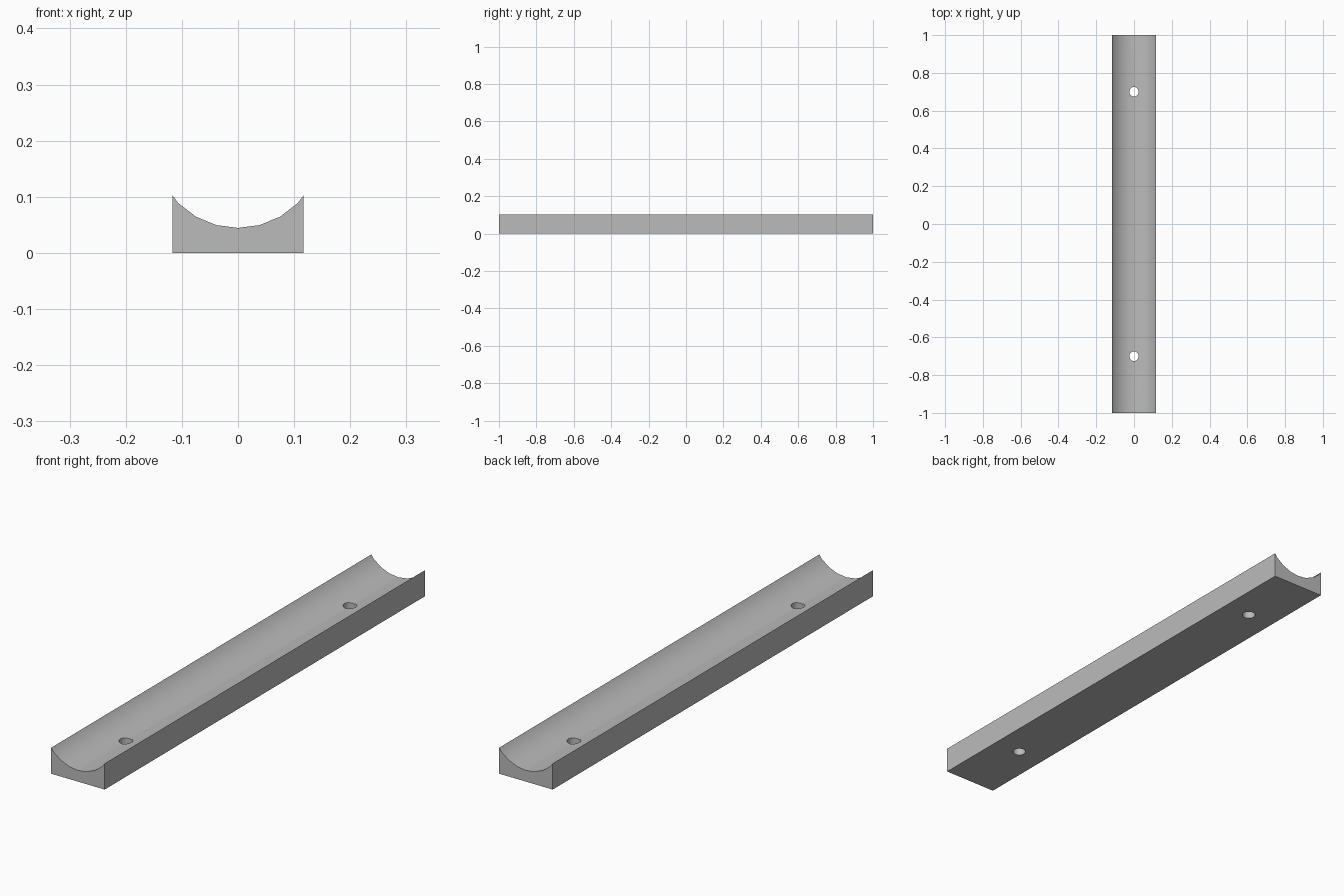
import bpy, bmesh
from math import sin, cos, radians, tan

if "Cube" in bpy.data.objects:
    bpy.data.objects.remove(bpy.data.objects["Cube"], do_unlink=True)

HALF_W, LENGTH = 0.117, 2.0
RADIUS, AXIS_Z = 0.15, 0.1945
EDGE_Z = 0.103
HOLE_Y, HOLE_R = 0.70, 0.025

grey = bpy.data.materials.new("plain grey")
grey.use_nodes = True
colour = (0.5, 0.5, 0.5, 1)
grey.diffuse_color = colour
grey.node_tree.nodes["Principled BSDF"].inputs["Base Color"].default_value = colour

# Cross-section: flat base with a round channel in 15 degree steps
arc = [(RADIUS * sin(radians(a)), AXIS_Z - RADIUS * cos(radians(a)))
       for a in range(45, -46, -15)]
profile = [(-HALF_W, 0), (HALF_W, 0), (HALF_W, EDGE_Z)] + arc + [(-HALF_W, EDGE_Z)]

# Channel block: extrude the section along its length
bm = bmesh.new()
face = bm.faces.new([bm.verts.new((x, -LENGTH / 2, z)) for x, z in profile])
ext = bmesh.ops.extrude_face_region(bm, geom=[face])
moved = [v for v in ext["geom"] if isinstance(v, bmesh.types.BMVert)]
bmesh.ops.translate(bm, verts=moved, vec=(0, LENGTH, 0))
bmesh.ops.recalc_face_normals(bm, faces=bm.faces)
mesh = bpy.data.meshes.new("channel_block")
bm.to_mesh(mesh)
bm.free()
mesh.materials.append(grey)
block = bpy.data.objects.new("channel_block", mesh)
bpy.context.collection.objects.link(block)

# Screw holes: drill straight through the channel floor
for y in (-HOLE_Y, HOLE_Y):
    bpy.ops.mesh.primitive_cylinder_add(vertices=24, radius=HOLE_R, depth=0.4,
                                        location=(0, y, 0))
    drill = bpy.context.object
    drill.name = "hole_cutter"
    drill.hide_render = True
    drill.data.materials.append(grey)
    cut = block.modifiers.new("screw_hole", 'BOOLEAN')
    cut.operation, cut.solver, cut.object = 'DIFFERENCE', 'EXACT', drill
    bpy.ops.object.select_all(action='DESELECT')
    block.select_set(True)
    bpy.context.view_layer.objects.active = block
    bpy.ops.object.modifier_apply(modifier=cut.name)
    bpy.data.objects.remove(drill, do_unlink=True)

# Smooth channel and holes, crisp outer edges
bpy.ops.object.shade_smooth_by_angle(angle=radians(30))
